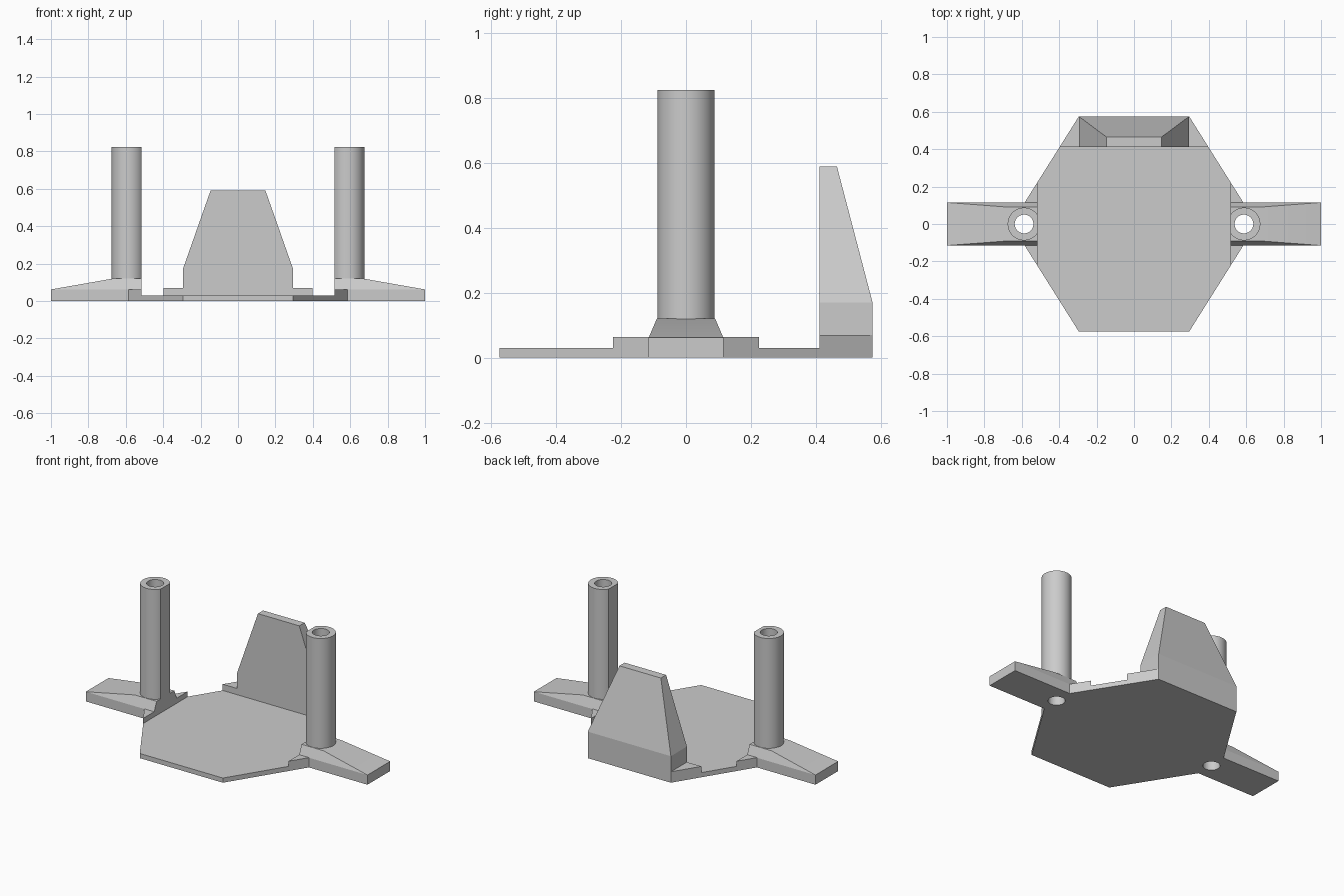
import bpy, bmesh
from math import cos, sin, tau

if "Cube" in bpy.data.objects:
    bpy.data.objects.remove(bpy.data.objects["Cube"])

GREY = (0.6, 0.6, 0.6, 1)
grey = bpy.data.materials.new("plain grey")
grey.diffuse_color = GREY
grey.use_nodes = True
grey.node_tree.nodes["Principled BSDF"].inputs["Base Color"].default_value = GREY

PLATE_T, STEP_T, LEDGE_T = 0.03, 0.063, 0.07
INNER, POST_X, POST_R, HOLE_R = 0.515, 0.588, 0.0875, 0.05
HALF_W, HALF_D, TIP_X = 0.295, 0.575, 0.657
WALL_Y = 0.412


def hull(name, points):
    """Convex solid around the points, with flat faces merged."""
    bm = bmesh.new()
    for p in points:
        bm.verts.new(p)
    bmesh.ops.convex_hull(bm, input=bm.verts[:])
    bmesh.ops.dissolve_limit(bm, angle_limit=0.002, verts=bm.verts[:], edges=bm.edges[:])
    bmesh.ops.recalc_face_normals(bm, faces=bm.faces[:])
    mesh = bpy.data.meshes.new(name)
    bm.to_mesh(mesh)
    bm.free()
    mesh.materials.append(grey)
    obj = bpy.data.objects.new(name, mesh)
    bpy.context.collection.objects.link(obj)
    return obj


def prism(name, outline, z0, z1):
    return hull(name, [(x, y, z) for x, y in outline for z in (z0, z1)])


def circle(cx, r, n=64):
    return [(cx + r * cos(tau * i / n), r * sin(tau * i / n)) for i in range(n)]


def drill(obj, cutter):
    """Cut the bore through a part and keep the result as its mesh."""
    mod = obj.modifiers.new("bore", "BOOLEAN")
    mod.operation, mod.solver, mod.object = "DIFFERENCE", "EXACT", cutter
    bpy.context.view_layer.update()
    evaluated = obj.evaluated_get(bpy.context.evaluated_depsgraph_get())
    mesh = bpy.data.meshes.new_from_object(evaluated)
    obj.modifiers.clear()
    obj.data = mesh


def edge_x(y):
    """Half width of the six-sided plate at depth y."""
    return TIP_X + (HALF_W - TIP_X) * abs(y) / HALF_D


# Six-sided base plate
plate = prism("base_plate", [(s * x, y) for s in (-1, 1) for x, y in
              ((HALF_W, -HALF_D), (TIP_X, 0), (HALF_W, HALF_D))], 0, PLATE_T)

# Raised ledge along the back edge
prism("back_ledge", [(s * edge_x(y), y) for s in (-1, 1) for y in (WALL_Y, HALF_D)], 0, LEDGE_T)

# Tapered back support
hull("back_support", [(s * x, y, z) for s in (-1, 1) for x, y, z in (
    (HALF_W, WALL_Y, 0), (HALF_W, HALF_D, 0),
    (HALF_W, WALL_Y, 0.17), (HALF_W, HALF_D, 0.17),
    (0.147, WALL_Y, 0.59), (0.147, 0.465, 0.59))])

# Raised corner, arm and hollow post on each side
corner_y = HALF_D * (TIP_X - INNER) / (TIP_X - HALF_W)
for side, s in (("left", 1), ("right", -1)):
    corner = prism(side + "_corner_step",
                   [(s * INNER, -corner_y), (s * INNER, corner_y), (s * TIP_X, 0)], 0, STEP_T)
    arm = hull(side + "_arm", [(s * x, y * t, z) for t in (-1, 1) for x, y, z in (
        (INNER, 0.115, 0), (1, 0.115, 0), (INNER, 0.115, 0.062), (1, 0.115, 0.062),
        (INNER, 0.09, 0.12), (0.67, 0.09, 0.12))])
    post = prism(side + "_post",
                 [(s * max(x, INNER), y) for x, y in circle(POST_X, POST_R)], 0.1, 0.825)
    cutter = prism(side + "_bore_cutter", [(s * x, y) for x, y in circle(POST_X, HOLE_R)], -0.1, 1)
    cutter.hide_render = True
    for part in (plate, corner, arm, post):
        drill(part, cutter)
    bpy.data.objects.remove(cutter)

    # Smooth round walls, sharp rims
    bpy.ops.object.select_all(action="DESELECT")
    for part in (arm, post):
        part.select_set(True)
    bpy.context.view_layer.objects.active = post
    bpy.ops.object.shade_smooth_by_angle(angle=0.3)
